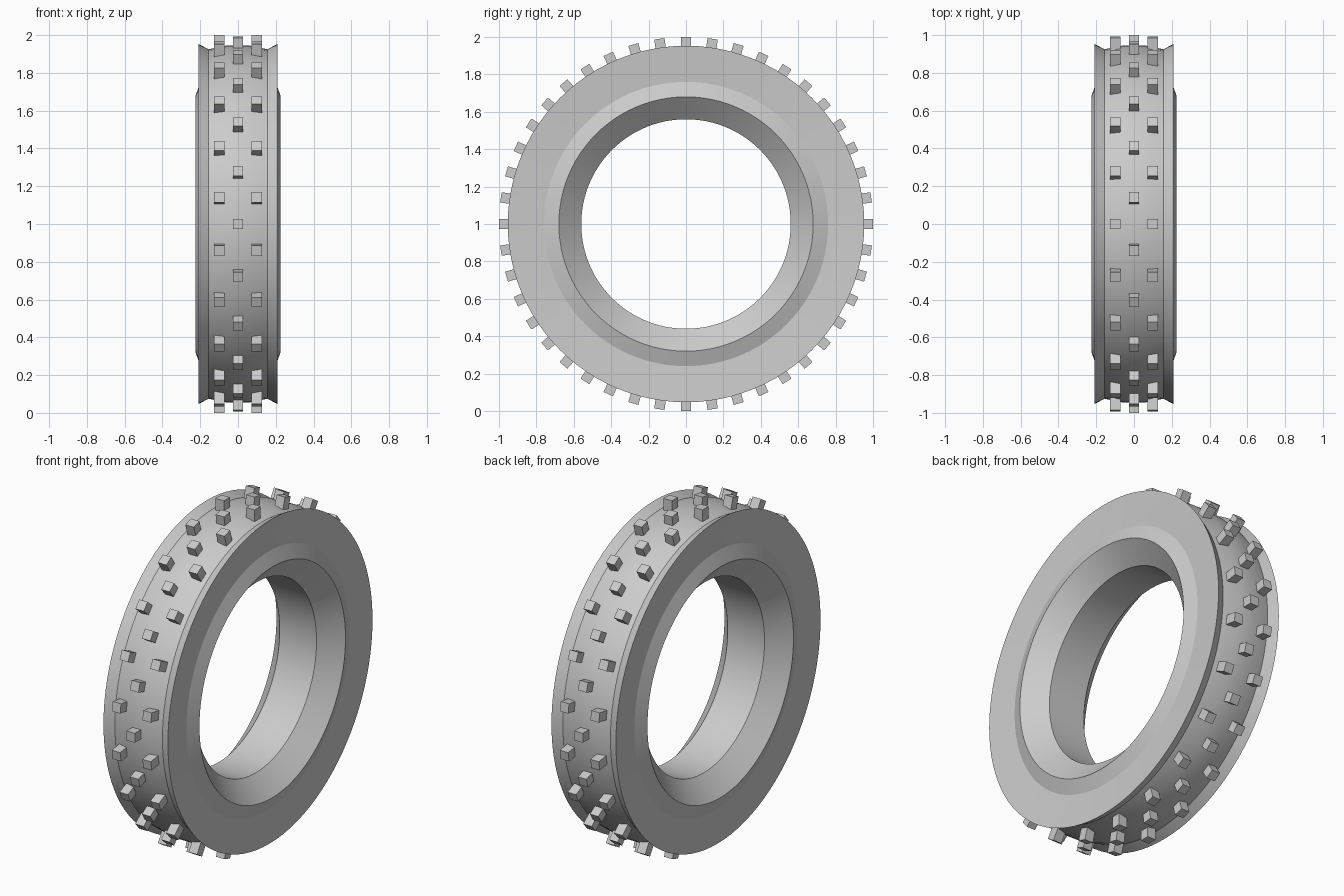
import bpy, bmesh, math
from mathutils import Matrix, Vector

if "Cube" in bpy.data.objects:
    bpy.data.objects.remove(bpy.data.objects["Cube"], do_unlink=True)

rubber = bpy.data.materials.new("grey_rubber")
rubber.use_nodes = True
GREY = (0.6, 0.6, 0.6, 1)
rubber.diffuse_color = GREY
rubber.node_tree.nodes["Principled BSDF"].inputs["Base Color"].default_value = GREY
CENTRE = Vector((0, 0, 1))


def add_object(name, bm):
    mesh = bpy.data.meshes.new(name)
    bm.to_mesh(mesh)
    bm.free()
    mesh.materials.append(rubber)
    obj = bpy.data.objects.new(name, mesh)
    obj.location = CENTRE
    bpy.context.collection.objects.link(obj)
    return obj


# Tyre body: half cross-section (x, radius), mirrored and spun about the x axis
half = [(0.06, 0.945), (0.155, 0.925), (0.21, 0.953), (0.195, 0.76),
        (0.225, 0.68), (0.12, 0.56)]
profile = half + [(-x, r) for x, r in reversed(half)]
STEPS = 96
bm = bmesh.new()
rings = []
for i in range(STEPS):
    a = math.tau * i / STEPS
    rings.append([bm.verts.new((x, r * math.cos(a), r * math.sin(a))) for x, r in profile])
for i in range(STEPS):
    this, nxt = rings[i], rings[(i + 1) % STEPS]
    for j in range(len(profile)):
        k = (j + 1) % len(profile)
        bm.faces.new((this[j], this[k], nxt[k], nxt[j]))
bmesh.ops.recalc_face_normals(bm, faces=bm.faces)
body = add_object("tyre_body", bm)
bpy.ops.object.select_all(action='DESELECT')
body.select_set(True)
bpy.context.view_layer.objects.active = body
bpy.ops.object.shade_smooth_by_angle(angle=math.radians(20))


# Tread blocks: one centre row, two shoulder rows offset by half a step
def tread_row(name, x, phase, count=22, size=0.055, depth=0.09):
    bm = bmesh.new()
    for i in range(count):
        turn = Matrix.Rotation(math.tau * (i + phase) / count, 4, 'X')
        place = Matrix.Translation((x, 1 - depth / 2, 0))
        scale = Matrix.Diagonal((size, depth, size, 1))
        bmesh.ops.create_cube(bm, size=1, matrix=turn @ place @ scale)
    add_object(name, bm)


tread_row("centre_tread_blocks", 0, 0)
tread_row("left_tread_blocks", 0.1, 0.5)
tread_row("right_tread_blocks", -0.1, 0.5)
